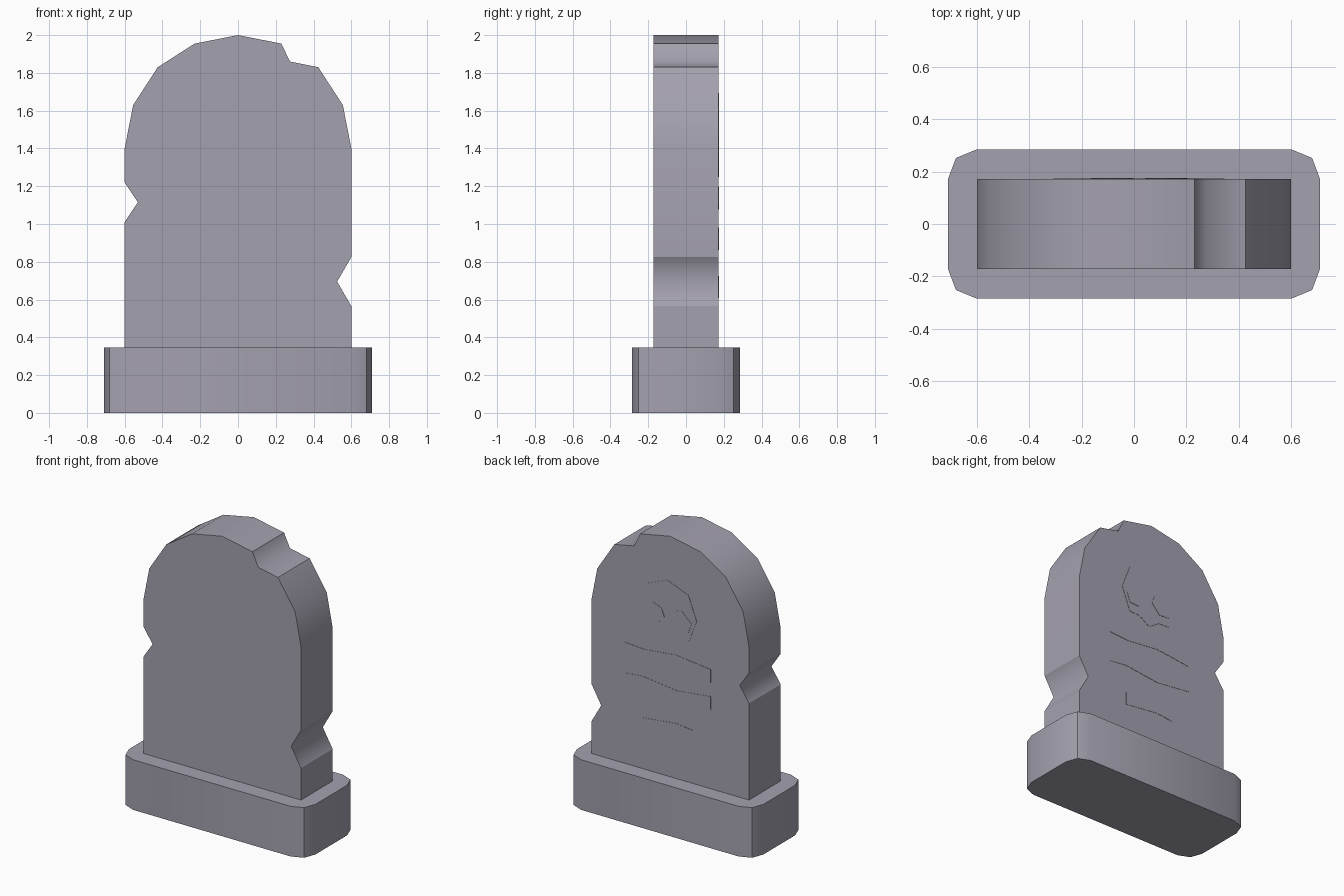
import bpy, bmesh, math
from mathutils import Vector

cube = bpy.data.objects.get("Cube")
if cube:
    bpy.data.objects.remove(cube, do_unlink=True)

stone = bpy.data.materials.new("grey_stone")
stone.use_nodes = True
colour = (0.37, 0.355, 0.425, 1)
stone.diffuse_color = colour
stone.node_tree.nodes["Principled BSDF"].inputs["Base Color"].default_value = colour


def prism(name, outline, place, offset):
    """Extrude an outline; smooth shallow and concave edges, keep convex corners sharp."""
    bm = bmesh.new()
    face = bm.faces.new([bm.verts.new(place(a, b)) for a, b in outline])
    new = bmesh.ops.extrude_face_region(bm, geom=[face], use_keep_orig=True)["geom"]
    bmesh.ops.translate(bm, vec=Vector(offset),
                        verts=[g for g in new if isinstance(g, bmesh.types.BMVert)])
    bmesh.ops.recalc_face_normals(bm, faces=bm.faces)
    for f in bm.faces:
        f.smooth = True
    for e in bm.edges:
        e.smooth = e.calc_face_angle_signed() < math.radians(28)
    mesh = bpy.data.meshes.new(name)
    bm.to_mesh(mesh)
    bm.free()
    mesh.materials.append(stone)
    obj = bpy.data.objects.new(name, mesh)
    bpy.context.collection.objects.link(obj)
    return obj


def mirrored(half):
    return half + [(-x, z) for x, z in reversed(half) if x != 0]


# Plinth with rounded corners
corner = [(0.6, -0.285), (0.68, -0.252), (0.71, -0.172)]
right_end = corner + [(x, -y) for x, y in reversed(corner)]
plinth = right_end + [(-x, y) for x, y in reversed(right_end)]
prism("plinth", plinth, lambda x, y: (x, y, 0), (0, 0, 0.345))

# Arched slab with chipped edges
HALF_DEPTH = 0.172
arch = [(0.6, 1.4), (0.555, 1.63), (0.425, 1.83), (0.23, 1.955)]
right_chip = [(0.6, 0.345), (0.6, 0.565), (0.525, 0.695), (0.6, 0.825)]
left_chip = [(-0.6, 1.22), (-0.53, 1.115), (-0.6, 1.01), (-0.6, 0.345)]
slab = (right_chip + arch[:3] + [(0.275, 1.86)] + arch[3:] + [(0, 2)]
        + [(-x, z) for x, z in reversed(arch)] + left_chip)
prism("headstone", slab, lambda x, z: (x, -HALF_DEPTH, z), (0, 2 * HALF_DEPTH, 0))


# Carved decoration on the back
def plate(name, outline, thickness=0.002, centre=0):
    return prism(name, outline, lambda x, z: (x + centre, HALF_DEPTH, z), (0, thickness, 0))


SKULL_X = 0.02
skull = [(0, 1.694), (0.16, 1.63), (0.223, 1.467), (0.16, 1.305), (0.08, 1.302), (0, 1.249)]
plate("skull", mirrored(skull), centre=SKULL_X)

eye = [(0.105, 1.514), (0.045, 1.492), (0.022, 1.434), (0.085, 1.365), (0.16, 1.37), (0.185, 1.44)]
for side, s in (("left", 1), ("right", -1)):
    plate(side + "_eye_socket", [(s * x, z) for x, z in eye], 0.004, SKULL_X)

# Wavy inscription bars
bars = {
    "upper_bar": [(0.345, 1.18), (0.2, 1.17), (-0.05, 1.195), (-0.31, 1.165)],
    "middle_bar": [(0.345, 0.968), (0.21, 0.982), (-0.05, 0.951), (-0.31, 0.98)],
    "lower_bar": [(0.21, 0.696), (-0.05, 0.725), (-0.17, 0.71)],
}
for name, top in bars.items():
    plate(name, top + [(x, z - 0.088) for x, z in reversed(top)])
